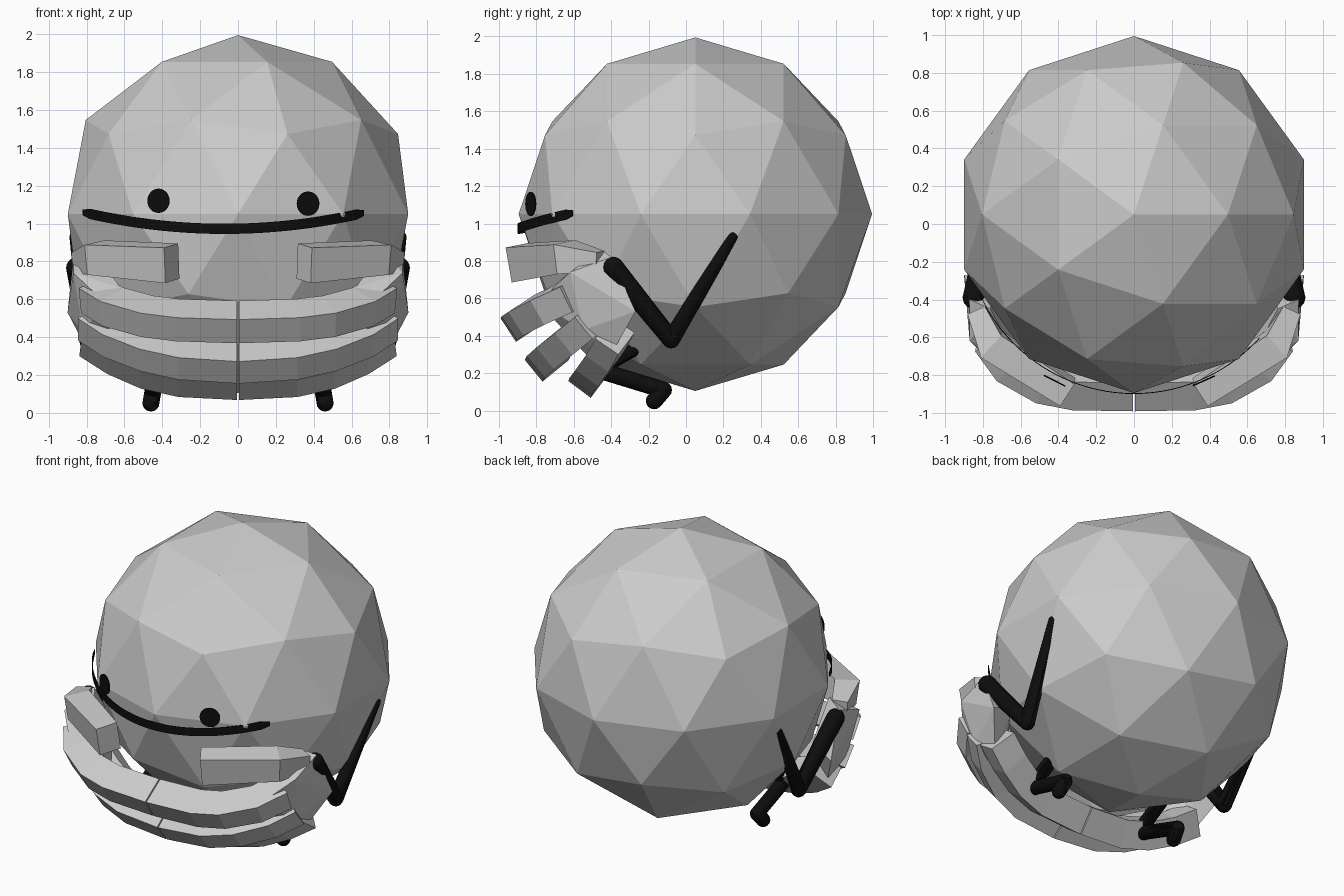
import bpy, bmesh, math
from mathutils import Vector

cube = bpy.data.objects.get("Cube")
if cube:
    bpy.data.objects.remove(cube, do_unlink=True)


def material(name, value):
    m = bpy.data.materials.new(name)
    m.use_nodes = True
    colour = (value, value, value, 1)
    m.diffuse_color = colour
    m.node_tree.nodes["Principled BSDF"].inputs["Base Color"].default_value = colour
    return m


GREY = material("light_grey", 0.6)
BLACK = material("black", 0.004)


def finish(name, bm, mat, smooth=False):
    bmesh.ops.recalc_face_normals(bm, faces=bm.faces)
    mesh = bpy.data.meshes.new(name)
    bm.to_mesh(mesh)
    bm.free()
    mesh.materials.append(mat)
    obj = bpy.data.objects.new(name, mesh)
    bpy.context.collection.objects.link(obj)
    for p in mesh.polygons:
        p.use_smooth = smooth
    return obj


def hull(bm, verts):
    res = bmesh.ops.convex_hull(bm, input=verts)
    junk = {g for g in res["geom_interior"] + res["geom_unused"]
            if isinstance(g, bmesh.types.BMVert)}
    bmesh.ops.delete(bm, geom=list(junk), context="VERTS")


def limb(name, points, radii, side):
    """Chain of round-ended rods."""
    bm = bmesh.new()
    for i in range(len(points) - 1):
        verts = []
        for j in (i, i + 1):
            ball = bmesh.ops.create_uvsphere(bm, u_segments=12, v_segments=8, radius=radii[j])["verts"]
            x, y, z = points[j]
            bmesh.ops.translate(bm, verts=ball, vec=(side * x, y, z))
            verts += ball
        hull(bm, verts)
    finish(name, bm, BLACK, True)


def bar(name, path, row, sizes, side):
    """Four-sided bar along a path; row is the direction across its width."""
    pts = [Vector(p) for p in path]
    bm = bmesh.new()
    rings = []
    for i, p in enumerate(pts):
        t = (pts[min(i + 1, len(pts) - 1)] - pts[max(i - 1, 0)]).normalized()
        if p.x < 0.01:
            t = Vector((-1, 0, 0))
        v = Vector(row)
        v = (v - t * v.dot(t)).normalized()
        u = t.cross(v)
        a, b = sizes[i]
        ring = []
        for su, sv in ((1, 1), (1, -1), (-1, -1), (-1, 1)):
            q = p + u * a * su + v * b * sv
            ring.append(bm.verts.new((side * q.x, q.y, q.z)))
        rings.append(ring)
    for r0, r1 in zip(rings, rings[1:]):
        for k in range(4):
            n = (k + 1) % 4
            bm.faces.new((r0[k], r0[n], r1[n], r1[k]))
    bm.faces.new(rings[0])
    bm.faces.new(rings[-1])
    finish(name, bm, GREY)


# Faceted round body
bm = bmesh.new()
bmesh.ops.create_icosphere(bm, subdivisions=2, radius=0.945)
bmesh.ops.translate(bm, verts=bm.verts, vec=(0, 0.05, 1.05))
finish("body", bm, GREY)

# Flat round eyes
for name, x, y, z in (("right_eye", -0.42, -0.83, 1.12), ("left_eye", 0.37, -0.83, 1.105)):
    bm = bmesh.new()
    bmesh.ops.create_cone(bm, cap_ends=True, segments=24, radius1=0.064, radius2=0.064, depth=0.008)
    eye = finish(name, bm, BLACK)
    eye.rotation_euler = (math.pi / 2, 0, math.atan2(x, -y))
    eye.location = (x, y, z)

# Smile: a thin band bent round the front, with rounded ends
bm = bmesh.new()
steps, half = 40, 0.027
rows = []
for i in range(steps + 1):
    x = -0.82 + 1.485 * i / steps
    z = 0.972 + 0.08 * (abs(x + 0.07) / 0.72) ** 2
    end = min(x + 0.825, 0.67 - x)
    h = half * math.sqrt(max(0.05, 1 - max(0, 1 - end / 0.03) ** 2))
    y = -math.sqrt(0.9 ** 2 - x * x)
    rows.append([bm.verts.new((x * k, y * k, z + d))
                 for k, d in ((1, -h), (1, h), (0.995, h), (0.995, -h))])
for a, b in zip(rows, rows[1:]):
    for k in range(4):
        n = (k + 1) % 4
        bm.faces.new((a[k], a[n], b[n], b[k]))
bm.faces.new(rows[0])
bm.faces.new(rows[-1])
finish("smile", bm, BLACK)

# Finger paths from palm to fingertip, and the direction across each finger
FINGERS = (
    ("upper", [(0.76, -0.6, 0.62), (0.66, -0.74, 0.56), (0.48, -0.84, 0.51),
               (0.32, -0.87, 0.49), (0.004, -0.875, 0.48)], (0, 0.55, -0.83)),
    ("middle", [(0.78, -0.5, 0.48), (0.66, -0.6, 0.4), (0.48, -0.69, 0.33),
                (0.3, -0.735, 0.29), (0.004, -0.745, 0.27)], (0, 0.63, -0.77)),
    ("lower", [(0.78, -0.38, 0.4), (0.64, -0.43, 0.31), (0.48, -0.48, 0.24),
               (0.3, -0.51, 0.2), (0.004, -0.515, 0.185)], (0, 0.8, -0.6)),
)
PALM = ((0.87, -0.62, 0.74), (0.87, -0.4, 0.82), (0.9, -0.27, 0.53), (0.78, -0.4, 0.3),
        (0.66, -0.48, 0.24), (0.82, -0.55, 0.43), (0.7, -0.79, 0.58), (0.62, -0.72, 0.66),
        (0.76, -0.45, 0.86), (0.74, -0.3, 0.6), (0.6, -0.5, 0.4))

for label, s in (("left", 1), ("right", -1)):
    # Large clasped hands
    bm = bmesh.new()
    hull(bm, [bm.verts.new((s * x, y, z)) for x, y, z in PALM])
    finish(label + "_palm", bm, GREY)
    for name, path, row in FINGERS:
        bar(f"{label}_{name}_finger", path, row, [(0.09, 0.075)] * 5, s)
    bar(label + "_thumb",
        [(0.83, -0.46, 0.8), (0.75, -0.64, 0.82), (0.35, -0.89, 0.79)],
        (0, -0.2, 1), [(0.05, 0.05), (0.08, 0.08), (0.07, 0.095)], s)

    # Thin bent arms and legs
    limb(label + "_arm", [(0.86, 0.25, 0.93), (0.79, -0.08, 0.38), (0.85, -0.39, 0.765)],
         [0.03, 0.048, 0.058], s)
    limb(label + "_leg", [(0.43, -0.2, 0.38), (0.43, -0.48, 0.22), (0.45, -0.12, 0.11), (0.46, -0.17, 0.052)],
         [0.045, 0.045, 0.045, 0.045], s)
